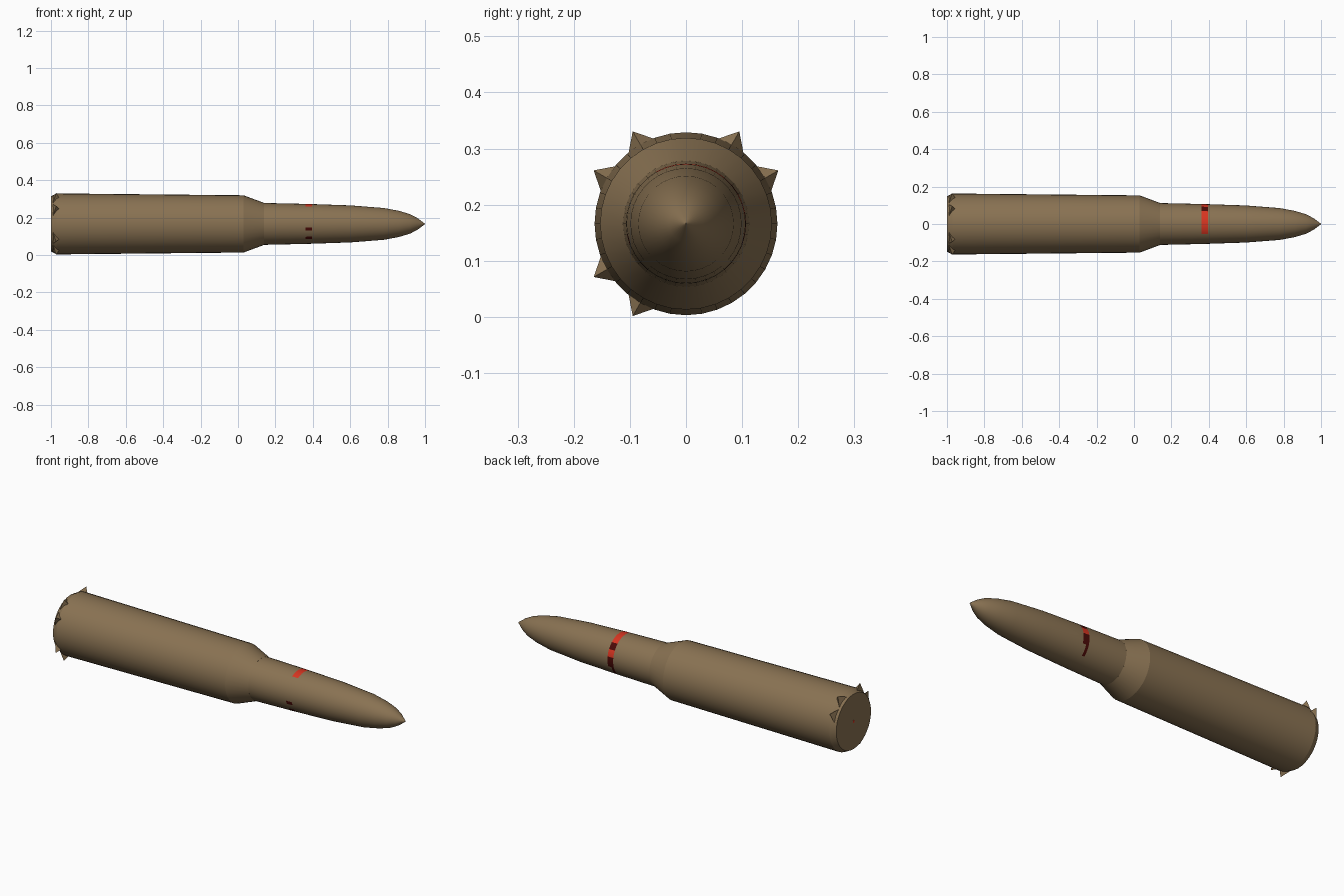
import bpy, bmesh, math
from mathutils import Vector

if "Cube" in bpy.data.objects:
    bpy.data.objects.remove(bpy.data.objects["Cube"])

AXIS_Z = 0.166
SEGMENTS = 36


def material(name, rgb):
    mat = bpy.data.materials.new(name)
    mat.use_nodes = True
    mat.diffuse_color = (*rgb, 1)
    mat.node_tree.nodes["Principled BSDF"].inputs["Base Color"].default_value = (*rgb, 1)
    return mat


brass = material("brass_brown", (0.25, 0.168, 0.085))
red = material("band_red", (0.68, 0.035, 0.015))
dark_red = material("dark_red", (0.07, 0.003, 0.002))


def polar(x, radius, degrees):
    a = math.radians(degrees)
    return Vector((x, radius * math.cos(a), AXIS_Z + radius * math.sin(a)))


def finish(bm, name, mats):
    bmesh.ops.recalc_face_normals(bm, faces=bm.faces)
    mesh = bpy.data.meshes.new(name)
    bm.to_mesh(mesh)
    bm.free()
    obj = bpy.data.objects.new(name, mesh)
    bpy.context.collection.objects.link(obj)
    for mat in mats:
        mesh.materials.append(mat)
    return obj


def lathe(name, profile, mats):
    """Revolve (x, radius) points about the long axis."""
    bm = bmesh.new()
    step = 360 / SEGMENTS
    rings = [[bm.verts.new(polar(x, r, i * step)) for i in range(SEGMENTS)]
             for x, r in profile]
    for a, b in zip(rings, rings[1:]):
        for i in range(SEGMENTS):
            j = (i + 1) % SEGMENTS
            bm.faces.new((a[i], a[j], b[j], b[i]))
    bm.faces.new(rings[0])
    bm.faces.new(rings[-1])
    return finish(bm, name, mats)


def smooth(obj, degrees):
    bpy.ops.object.select_all(action="DESELECT")
    obj.select_set(True)
    bpy.context.view_layer.objects.active = obj
    bpy.ops.object.shade_smooth_by_angle(angle=math.radians(degrees))


# Casing with bevelled base and sloping shoulder
casing = lathe("casing", [(-1, 0.148), (-0.97, 0.163), (0.03, 0.153), (0.14, 0.112)], [brass])
smooth(casing, 18)

# Pointed projectile with the band rings built in
bullet = lathe("projectile", [(0.135, 0.112), (0.36, 0.107), (0.375, 0.1065), (0.395, 0.106),
                              (0.6, 0.099), (0.78, 0.085), (0.86, 0.07), (0.92, 0.052),
                              (0.96, 0.031), (1, 0.001)], [brass, red, dark_red])

# Broken painted band: (start angle, end angle, colour slot)
patches = [(50, 120, 1), (30, 50, 2), (10, 30, 1), (-20, 10, 2), (190, 200, 2), (220, 230, 2)]
for face in bullet.data.polygons:
    c = face.center
    if not 0.36 < c.x < 0.395:
        continue
    angle = math.degrees(math.atan2(c.z - AXIS_Z, c.y))
    for start, end, slot in patches:
        if start < angle < end or start < angle + 360 < end:
            face.material_index = slot
    if -50 < angle < -20 and c.x < 0.375:
        face.material_index = 2
smooth(bullet, 30)

# Jagged rim points around the base
bm = bmesh.new()
for degrees in (30, 60, 120, 150, 210, 240):
    left = bm.verts.new(polar(-0.99, 0.152, degrees - 14))
    right = bm.verts.new(polar(-0.99, 0.152, degrees + 14))
    front = bm.verts.new(polar(-0.955, 0.16, degrees))
    tip = bm.verts.new(polar(-0.972, 0.19, degrees))
    for trio in ((left, right, tip), (right, front, tip), (front, left, tip), (left, front, right)):
        bm.faces.new(trio)
finish(bm, "rim_points", [brass])

# Tiny primer mark in the middle of the base
lathe("primer_mark", [(-1.001, 0.007), (-0.999, 0.007)], [red])
